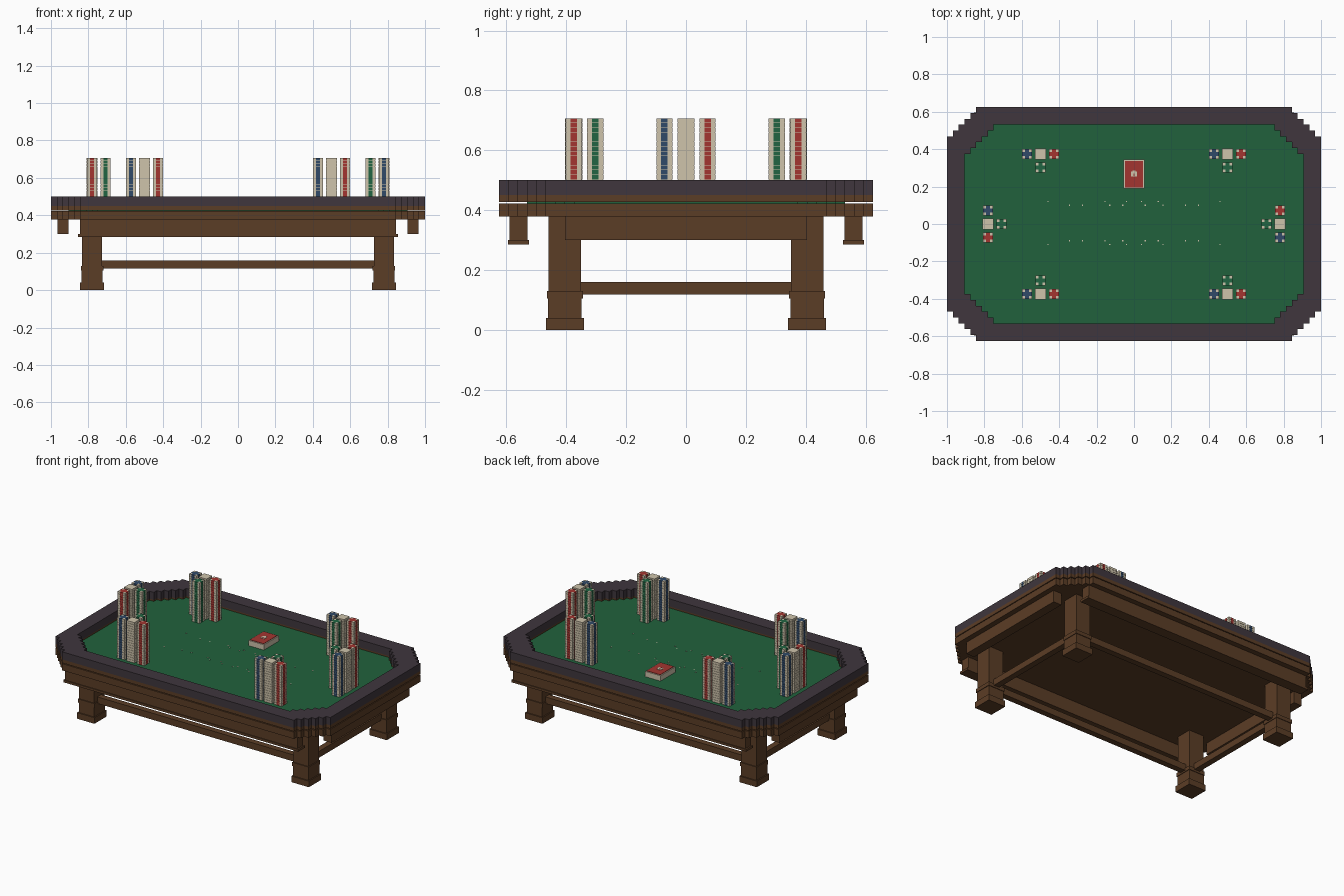
import bpy, bmesh

if "Cube" in bpy.data.objects:
    bpy.data.objects.remove(bpy.data.objects["Cube"], do_unlink=True)


def material(name, r, g, b):
    m = bpy.data.materials.new(name)
    m.use_nodes = True
    m.diffuse_color = (r, g, b, 1)
    m.node_tree.nodes["Principled BSDF"].inputs["Base Color"].default_value = (r, g, b, 1)
    return m


WOOD = material("brown wood", .105, .047, .019)
RAIL = material("dark padded rail", .050, .037, .047)
FELT = material("green felt", .015, .120, .046)
RED = material("red", .37, .036, .030)
BLUE = material("blue", .030, .068, .140)
GREEN = material("green chip", .015, .130, .055)
CREAM = material("cream", .62, .55, .41)


def finish(name, bm, mats):
    bmesh.ops.recalc_face_normals(bm, faces=bm.faces)
    mesh = bpy.data.meshes.new(name)
    bm.to_mesh(mesh)
    bm.free()
    for m in mats:
        mesh.materials.append(m)
    ob = bpy.data.objects.new(name, mesh)
    bpy.context.collection.objects.link(ob)
    return ob


def add_box(bm, center, size, mat=0):
    verts = bmesh.ops.create_cube(bm, size=1)["verts"]
    for v in verts:
        v.co = [c + p * s for c, p, s in zip(center, v.co, size)]
    for f in {f for v in verts for f in v.link_faces}:
        f.material_index = mat


def box(name, x, y, z0, z1, sx, sy, mat):
    bm = bmesh.new()
    add_box(bm, (x, y, (z0 + z1) / 2), (sx, sy, z1 - z0))
    return finish(name, bm, [mat])


STEP, STEPS = 1 / 32, 5


def outline(hx, hy):
    """Rectangle with staircase corners, counter-clockwise."""
    quarter = []
    for i in range(STEPS + 1):
        quarter.append((hx - i * STEP, hy - (STEPS - i) * STEP))
        if i < STEPS:
            quarter.append((hx - (i + 1) * STEP, hy - (STEPS - i) * STEP))
    pts = list(quarter)
    pts += [(-x, y) for x, y in reversed(quarter)]
    pts += [(-x, -y) for x, y in quarter]
    pts += [(x, -y) for x, y in reversed(quarter)]
    return pts


def slab(name, pts, z0, z1, mat):
    bm = bmesh.new()
    face = bm.faces.new([bm.verts.new((x, y, z0)) for x, y in pts])
    top = bmesh.ops.extrude_face_region(bm, geom=[face])["geom"]
    for v in top:
        if isinstance(v, bmesh.types.BMVert):
            v.co.z = z1
    return finish(name, bm, [mat])


def ring(name, outer, inner, z0, z1, mat):
    bm = bmesh.new()
    loops = [[bm.verts.new((x, y, z)) for x, y in pts]
             for pts, z in ((outer, z0), (outer, z1), (inner, z1), (inner, z0))]
    n = len(outer)
    for k in range(4):
        a, b = loops[k], loops[(k + 1) % 4]
        for i in range(n):
            j = (i + 1) % n
            bm.faces.new((a[i], a[j], b[j], b[i]))
    return finish(name, bm, [mat])


# Table top
OUTER = outline(1, .625)
INNER = outline(1 - 3 * STEP, .625 - 3 * STEP)
slab("table_base", OUTER, .378, .422, WOOD)
slab("felt_surface", INNER, .42, .44, FELT)
ring("rail_wood", OUTER, INNER, .427, .45, WOOD)
ring("rail_padding", OUTER, INNER, .45, .50, RAIL)

# Aprons with a lower lip, and stretchers
for s, side in ((-1, "front"), (1, "back")):
    box(side + "_apron", 0, s * .56, .30, .38, 1.69, .06, WOOD)
    box(side + "_apron_lip", 0, s * .56, .285, .30, 1.71, .07, WOOD)
    box(side + "_stretcher", 0, s * .405, .115, .158, 1.46, .04, WOOD)
for s, side in ((-1, "right"), (1, "left")):
    box(side + "_apron", s * .935, 0, .30, .38, .06, .81, WOOD)
    box(side + "_stretcher", s * .78, 0, .118, .16, .04, .71, WOOD)

# Legs
LEG_X, LEG_Y = .78, .405
for sx, side in ((-1, "right"), (1, "left")):
    for sy, end in ((-1, "front"), (1, "back")):
        bm = bmesh.new()
        for z0, z1, w in ((0, .04, .127), (.04, .105, .112),
                          (.105, .13, .12), (.13, .38, .108)):
            add_box(bm, (sx * LEG_X, sy * LEG_Y, (z0 + z1) / 2), (w, w, z1 - z0))
        finish(f"{end}_{side}_leg", bm, [WOOD])

# Chip stacks: a coloured cross with four cream corners per chip
CHIPS, FLOOR, TOP = 17, .44, .707
PITCH = (TOP - FLOOR) / CHIPS


def chip_stack(name, x, y, mat, w=.054):
    bm = bmesh.new()
    corner = w * .3
    off = (w - corner) / 2
    for i in range(CHIPS):
        z, h = FLOOR + (i + .5) * PITCH, PITCH * .93
        if mat is CREAM:
            add_box(bm, (x, y, z), (w, w, h))
            continue
        add_box(bm, (x, y, z), (w, w - 2 * corner, h))
        for s in (-1, 1):
            add_box(bm, (x, y + s * off, z), (w - 2 * corner, corner, h))
            for t in (-1, 1):
                add_box(bm, (x + s * off, y + t * off, z), (corner, corner, h), 1)
    add_box(bm, (x, y, (FLOOR + TOP) / 2), (w * .94, w * .94, TOP - FLOOR - .002), 1)
    finish(name, bm, [mat, CREAM])


# Each seat: centre, direction of the blue stack, direction of the green stack
seats = {
    "front_right": ((-.5, -.375), (-1, 0), (0, 1)),
    "front_left": ((.5, -.375), (-1, 0), (0, 1)),
    "back_right": ((-.5, .375), (-1, 0), (0, -1)),
    "back_left": ((.5, .375), (-1, 0), (0, -1)),
    "right_end": ((-.78, 0), (0, 1), (1, 0)),
    "left_end": ((.78, 0), (0, -1), (-1, 0)),
}
GAP = .072
for seat, ((cx, cy), (bx, by), (gx, gy)) in seats.items():
    chip_stack(seat + "_cream_chips", cx, cy, CREAM, .058)
    chip_stack(seat + "_blue_chips", cx + bx * GAP, cy + by * GAP, BLUE)
    chip_stack(seat + "_red_chips", cx - bx * GAP, cy - by * GAP, RED)
    chip_stack(seat + "_green_chips", cx + gx * GAP, cy + gy * GAP, GREEN)

# Card deck with a red back and a small arched emblem
DECK_Y = .267
box("card_deck", 0, DECK_Y, .44, .475, .112, .156, CREAM)
box("card_back", 0, DECK_Y, .475, .478, .098, .142, RED)
box("card_emblem", 0, DECK_Y, .478, .480, .030, .026, CREAM)
box("card_emblem_top", 0, DECK_Y + .016, .478, .480, .018, .006, CREAM)
box("card_emblem_notch", 0, DECK_Y - .004, .480, .481, .008, .012, RED)

# Small betting marks on the felt, in two mirrored rows
bm = bmesh.new()
for sy in (-1, 1):
    for sx in (-1, 1):
        for x, y in ((.46, .115), (.345, .095), (.275, .095), (.155, .115 if sx * sy < 0 else .095),
                     (.13, .095 if sx * sy < 0 else .115), (.06, .095), (.04, .115)):
            add_box(bm, (sx * x, .005 + sy * y, .4405), (.007, .007, .002))
finish("felt_marks", bm, [CREAM])
